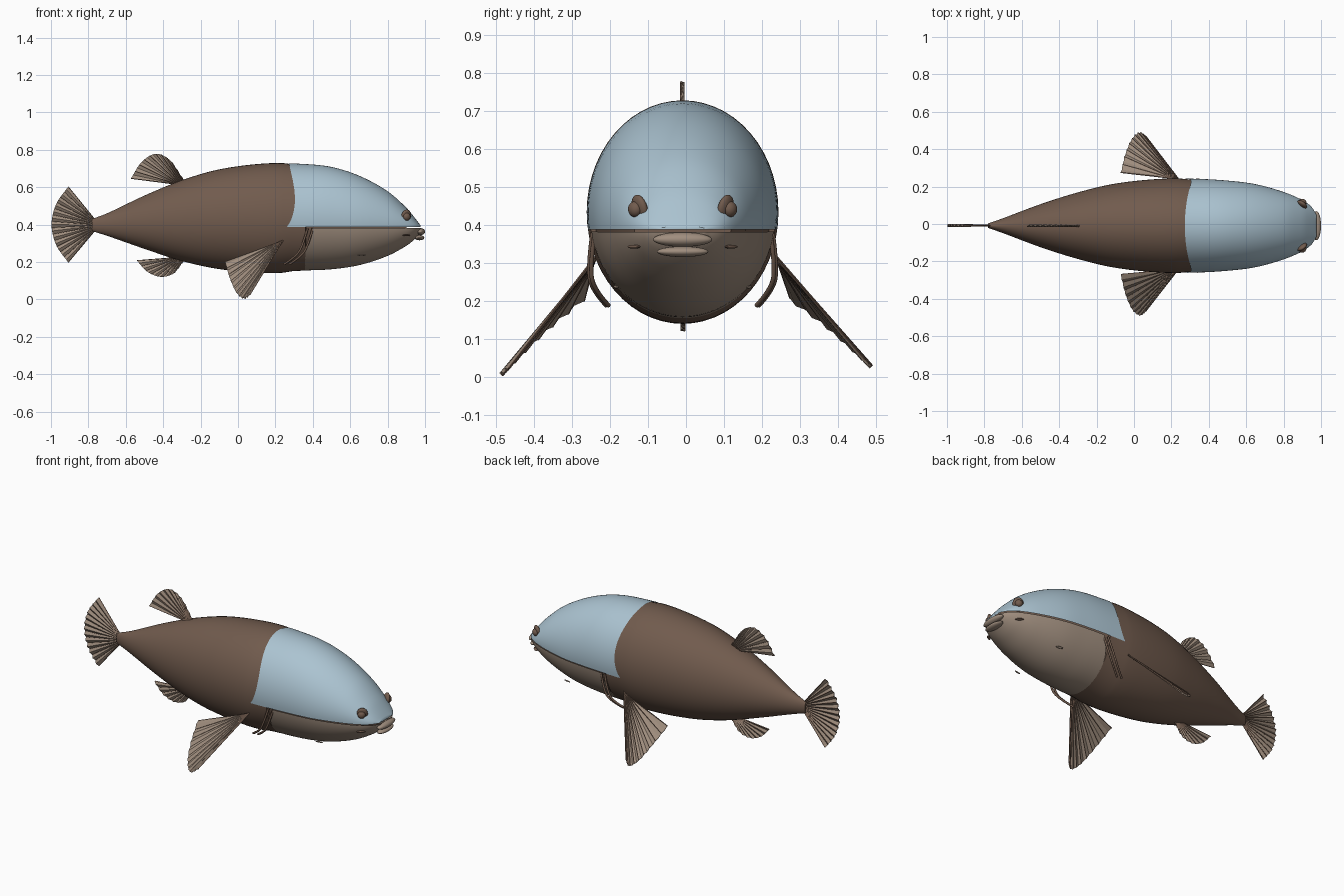
import bpy, bmesh, math
from mathutils import Vector

if "Cube" in bpy.data.objects:
    bpy.data.objects.remove(bpy.data.objects["Cube"])

MID = -0.009  # the body's centre line sits slightly off the origin


def material(name, rgb):
    m = bpy.data.materials.new(name)
    m.use_nodes = True
    m.diffuse_color = (*rgb, 1)
    m.node_tree.nodes["Principled BSDF"].inputs["Base Color"].default_value = (*rgb, 1)
    return m


BROWN = material("skin brown", (0.165, 0.105, 0.075))
BLUE = material("head blue", (0.41, 0.55, 0.64))
TAN = material("jaw and fin tan", (0.35, 0.27, 0.21))


def add_object(name, bm, mat, smooth=True):
    bmesh.ops.recalc_face_normals(bm, faces=bm.faces)
    mesh = bpy.data.meshes.new(name)
    bm.to_mesh(mesh)
    bm.free()
    mesh.materials.append(mat)
    for p in mesh.polygons:
        p.use_smooth = smooth
    ob = bpy.data.objects.new(name, mesh)
    bpy.context.collection.objects.link(ob)
    return ob


def spline(keys, pts, t):
    """Smooth interpolation of vectors through uneven keys."""
    t = min(max(t, keys[0]), keys[-1])
    i = max(k for k in range(len(keys) - 1) if keys[k] <= t)

    def slope(k):
        a, b = max(k - 1, 0), min(k + 1, len(keys) - 1)
        return (pts[b] - pts[a]) / (keys[b] - keys[a])
    h = keys[i + 1] - keys[i]
    s = (t - keys[i]) / h
    return (pts[i] * (1 + 2 * s) * (1 - s) ** 2 + slope(i) * h * s * (1 - s) ** 2
            + pts[i + 1] * s * s * (3 - 2 * s) + slope(i + 1) * h * s * s * (s - 1))


# Body stations: x, top, bottom, half width, height of widest point
STATIONS = [
    (-0.78, 0.43, 0.365, 0.012, 0.40), (-0.7, 0.46, 0.34, 0.04, 0.40),
    (-0.5, 0.555, 0.27, 0.115, 0.41), (-0.3, 0.637, 0.205, 0.178, 0.42),
    (-0.1, 0.695, 0.162, 0.225, 0.43), (0.15, 0.727, 0.14, 0.251, 0.434),
    (0.35, 0.724, 0.15, 0.25, 0.434), (0.5, 0.708, 0.157, 0.241, 0.43),
    (0.65, 0.66, 0.18, 0.222, 0.415), (0.8, 0.578, 0.23, 0.18, 0.40),
    (0.9, 0.49, 0.285, 0.137, 0.39), (0.95, 0.43, 0.325, 0.10, 0.39),
    (0.975, 0.397, 0.355, 0.06, 0.39)]
KEYS = [s[0] for s in STATIONS]
VALUES = [Vector(s[1:]) for s in STATIONS]
EDGE = 0.388  # height of the line between head and jaw


def section(x, angle, scale=1):
    top, bottom, half, mid = spline(KEYS, VALUES, x)
    s = math.sin(angle)
    height = (top - mid) if s > 0 else (mid - bottom)
    return Vector((x, MID + half * math.cos(angle) * scale, mid + height * s * scale))


def edge_angle(x, z):
    top, bottom, half, mid = spline(KEYS, VALUES, x)
    return math.asin(max(-1, min(1, (z - mid) / ((mid - bottom) if z < mid else (top - mid)))))


def skin(name, rows, mat, closed=False):
    """Bridge equal rows of points with quads."""
    bm = bmesh.new()
    grid = [[bm.verts.new(p) for p in row] for row in rows]
    n = len(rows[0])
    for a, b in zip(grid, grid[1:]):
        for j in range(n if closed else n - 1):
            k = (j + 1) % n
            bm.faces.new((a[j], a[k], b[k], b[j]))
    bm.faces.new(grid[-1])
    if closed:
        bm.faces.new(grid[0])
    ob = add_object(name, bm, mat)
    ob.data.set_sharp_from_angle(angle=math.radians(40))
    return ob


# Body, stepping down to a narrower throat inside the head
def body_scale(x):
    return 1 if x < 0.25 else 0.985 if x < 0.362 else 0.93


xs = [-0.78 + 0.03 * i for i in range(35)] + [0.29, 0.361, 0.363, 0.8, 0.9]
rows = [[section(x, math.tau * j / 56, body_scale(x)) for j in range(56)]
        for x in sorted(x for x in xs if x <= 0.9)]
skin("body_and_throat", rows, BROWN, True)


# Head shell and lower jaw: two curved plates over the throat
def plate(name, mat, start, upper, scale):
    rows = []
    for i in range(33):
        t = 1 - (1 - i / 32) ** 1.4
        row = []
        for j in range(49):
            u = j / 48
            h = math.sin(math.pi * u)
            x = start(h) + (0.975 - start(h)) * t
            if upper:
                a = edge_angle(x, EDGE)
                angle = a + (math.pi - 2 * a) * u
            else:
                a = edge_angle(x, EDGE - 0.006)
                angle = a - (math.pi + 2 * a) * u
            row.append(section(x, angle, scale))
        rows.append(row)
    return skin(name, rows, mat)


plate("head_shell", BLUE, lambda h: 0.262 + 0.01 * h + 0.038 * math.sin(math.pi * h ** 0.8), True, 1.0)
plate("lower_jaw", TAN, lambda h: 0.358 + 0.045 * (1 - h) ** 3, False, 0.985)


def ellipsoid(name, centre, radii, mat, turn=0, tilt=0):
    bpy.ops.mesh.primitive_uv_sphere_add(segments=24, ring_count=14, location=centre,
                                         rotation=(tilt, 0, turn))
    ob = bpy.context.object
    ob.name = name
    ob.scale = radii
    ob.data.materials.append(mat)
    bpy.ops.object.shade_smooth()
    return ob


# Lips
ellipsoid("upper_lip", (0.975, MID, 0.362), (0.025, 0.078, 0.019), TAN)
ellipsoid("lower_lip", (0.97, MID, 0.33), (0.026, 0.068, 0.014), TAN)


def tube(name, points, radius, mat):
    curve = bpy.data.curves.new(name, "CURVE")
    curve.dimensions = "3D"
    curve.bevel_depth = radius
    curve.bevel_resolution = 2
    curve.use_fill_caps = True
    sp = curve.splines.new("NURBS")
    sp.points.add(len(points) - 1)
    for p, co in zip(sp.points, points):
        p.co = (*co, 1)
    sp.use_endpoint_u = True
    sp.order_u = 3
    curve.materials.append(mat)
    bpy.context.collection.objects.link(bpy.data.objects.new(name, curve))


# Paired face details and gill strands
for side, label in ((1, "left"), (-1, "right")):
    ellipsoid(label + "_eye_socket", (0.898, MID + side * 0.113, 0.444),
              (0.03, 0.015, 0.037), BROWN, -side * 0.6, -side * 0.25)
    ellipsoid(label + "_eyeball", (0.902, MID + side * 0.125, 0.442),
              (0.021, 0.018, 0.021), BROWN, -side * 0.6)
    ellipsoid(label + "_mouth_slit", (0.9, MID + side * 0.128, 0.343),
              (0.024, 0.009, 0.005), BROWN, -side * 0.7)
    ellipsoid(label + "_jaw_mark", (0.66, MID + side * 0.175, 0.237),
              (0.022, 0.006, 0.004), TAN, -side * 0.2, side * 0.6)
    for k in range(2):
        back = 0.028 * k
        tube(f"{label}_gill_strand_{k + 1}",
             [(x - back, MID + side * (y + back * 0.2), z) for x, y, z in
              ((0.4, 0.232, 0.38), (0.375, 0.244, 0.29), (0.34, 0.234, 0.23), (0.275, 0.195, 0.188))],
             0.006, BROWN)


# Fins: a pleated membrane with tapered rays along the folds
def fin(name, roots, tips, count, pleat=0.004):
    roots, tips = [Vector(p) for p in roots], [Vector(p) for p in tips]
    normal = (tips[0] - roots[0]).cross(tips[-1] - roots[0]).normalized()
    keys = [i / (len(tips) - 1) for i in range(len(tips))]
    lines = []
    for i in range(2 * count + 1):
        u = i / (2 * count)
        tip = spline(keys, tips, u) + normal * (pleat if i % 2 else -pleat)
        lines.append((roots[0].lerp(roots[1], u), tip))
    bm = bmesh.new()
    verts = [[bm.verts.new(p) for p in line] for line in lines]
    for a, b in zip(verts, verts[1:]):
        bm.faces.new((a[0], b[0], b[1], a[1]))
    ob = add_object(name + "_membrane", bm, TAN, False)
    mod = ob.modifiers.new("thickness", "SOLIDIFY")
    mod.thickness = 0.003
    mod.offset = 0
    bm = bmesh.new()
    for root, tip in lines[::2]:
        across = (tip - root).cross(normal).normalized()
        rings = []
        for p, r in ((root, 0.0035), (tip, 0.0025)):
            rings.append([bm.verts.new(p + d * r) for d in (across, normal * 1.3, -across, -normal * 1.3)])
        for j in range(4):
            k = (j + 1) % 4
            bm.faces.new((rings[0][j], rings[0][k], rings[1][k], rings[1][j]))
        bm.faces.new(rings[0])
        bm.faces.new(rings[1])
    add_object(name + "_rays", bm, BROWN, False)


def flat(points):
    return [(x, MID, z) for x, z in points]


fin("tail_fin", flat([(-0.765, 0.425), (-0.765, 0.37)]),
    flat([(-0.908, 0.602), (-0.972, 0.51), (-0.997, 0.4), (-0.972, 0.29), (-0.908, 0.198)]), 13, 0.006)
fin("dorsal_fin", flat([(-0.34, 0.618), (-0.29, 0.634)]),
    flat([(-0.572, 0.647), (-0.515, 0.735), (-0.44, 0.778), (-0.365, 0.745), (-0.302, 0.655)]), 10)
fin("anal_fin", flat([(-0.34, 0.222), (-0.29, 0.208)]),
    flat([(-0.54, 0.207), (-0.485, 0.148), (-0.415, 0.121), (-0.345, 0.138), (-0.302, 0.192)]), 9)
for side, label, lift in ((1, "left", 0.02), (-1, "right", 0)):
    fin(label + "_pectoral_fin",
        [(0.2, side * 0.245, 0.298), (0.24, side * 0.238, 0.315)],
        [(x, side * y, z + lift * (y - 0.24) * 4) for x, y, z in
         ((-0.07, 0.272, 0.203), (-0.045, 0.375, 0.118), (-0.01, 0.455, 0.04),
          (0.03, 0.488, 0.006), (0.062, 0.47, 0.025))], 10)
